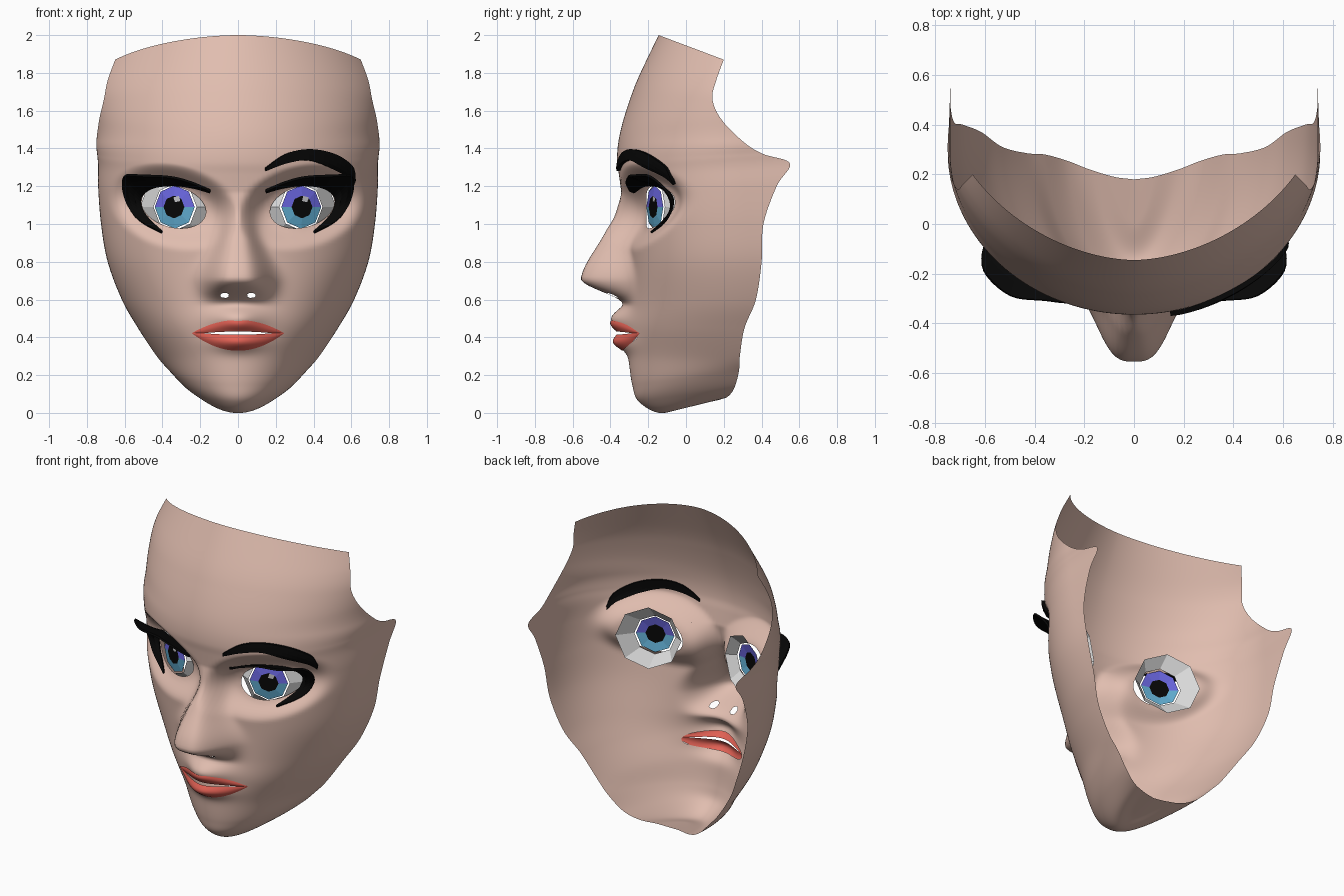
import bpy
from math import sin, cos, asin, pi, exp, sqrt, radians, tan, copysign
from mathutils import Vector
from mathutils.bvhtree import BVHTree

cube = bpy.data.objects.get("Cube")
if cube:
    bpy.data.objects.remove(cube, do_unlink=True)


def material(name, *rgb):
    mat = bpy.data.materials.new(name)
    mat.use_nodes = True
    color = (*rgb, 1)
    mat.diffuse_color = color
    mat.node_tree.nodes["Principled BSDF"].inputs["Base Color"].default_value = color
    return mat


SKIN = material("skin", .75, .51, .43)
RED = material("lip_red", .76, .12, .09)
BLACK = material("black", .002, .002, .002)
PURPLE = material("iris_purple", .14, .13, .72)
TEAL = material("iris_teal", .12, .42, .64)
WHITE = material("eye_white", .7, .7, .7)
GLINT = material("eye_glint", .55, .55, .57)


def build(name, verts, faces, mats, smooth=False, mirror=False):
    if mirror:
        verts = [(-v[0], v[1], v[2]) for v in verts]
        faces = [f[::-1] for f in faces]
    mesh = bpy.data.meshes.new(name)
    mesh.from_pydata(verts, [], faces)
    for mat in mats:
        mesh.materials.append(mat)
    if smooth:
        mesh.shade_smooth()
    obj = bpy.data.objects.new(name, mesh)
    bpy.context.collection.objects.link(obj)
    return obj


def grid(rows):
    """Vertices and quads of a sheet given as rows of points."""
    n = len(rows[0])
    verts = [p for row in rows for p in row]
    faces = [(r * n + c, r * n + n + c, r * n + n + c + 1, r * n + c + 1)
             for r in range(len(rows) - 1) for c in range(n - 1)]
    return verts, faces


def spline(points, steps):
    """Resample tuples of any length with a Catmull-Rom curve."""
    pts = [points[0], *points, points[-1]]
    out = []
    for i in range(len(points) - 1):
        for k in range(steps):
            t = k / steps
            out.append([b + .5 * t * (c - a + t * (2 * a - 5 * b + 4 * c - d
                        + t * (3 * (b - c) + d - a)))
                        for a, b, c, d in zip(*pts[i:i + 4])])
    return out + [list(points[-1])]


def ease(a, b, v):
    t = min(1, max(0, (v - a) / (b - a)))
    return t * t * (3 - 2 * t)


def radius(hole, x, z):
    cx, cz, rx, rz, tilt = hole
    return sqrt(((x - cx) / rx) ** 2 + ((z - cz - tilt * (x - cx)) / rz) ** 2)


# Eyes are turned outwards; openings are tilted ellipses: centre x, z, radii, tilt
YAW = radians(23)
CENTER = Vector((.335, -.165, 1.09))
EYE_HOLE = (.34, 1.09, .17, .11, .15)
HOLES = [(0, .412, .215, .057, 0), EYE_HOLE, (-.34, 1.09, .17, .11, -.15),
         (.07, .622, .024, .014, 0), (-.07, .622, .024, .014, 0)]


def bump(x, z, cz, sx, sz):
    return exp(-(x / sx) ** 2 - ((z - cz) / sz) ** 2)


def features(x, y, z):
    """Push out nose and lips, then sink the lids onto the eyes."""
    x = abs(x)
    q = max(0, (1.17 - z) / .42) ** 1.3
    nose = .27 * q / (1 + q ** 8) ** .125 * ease(.56, .715, z)
    width = .085 + .08 * ease(-.98, -.7, -z)
    y -= nose * exp(-(x / width) ** 3.3)
    y -= .085 * bump(x, z, .5, .13, .07) + .055 * bump(x, z, .375, .13, .05)
    off = x - CENTER.x
    lid = CENTER.y + tan(YAW) * off - .015 + .05 * (off / .175) ** 2
    return lid + (y - lid) * ease(.9, 2.1, radius(EYE_HOLE, x, z))


# Face sections: middle y, z; rim x, y, z; roundness of the section
SECTIONS = [
    (-.145, 2, .65, .2, 1.87, 1.8),
    (-.25, 1.78, .69, .16, 1.76, 1.85),
    (-.3, 1.65, .71, .14, 1.66, 1.88),
    (-.34, 1.52, .735, .19, 1.55, 1.92),
    (-.36, 1.42, .75, .31, 1.43, 1.96),
    (-.365, 1.33, .745, .41, 1.37, 2),
    (-.355, 1.26, .74, .55, 1.32, 2.05),
    (-.34, 1.15, .74, .48, 1.2, 2.1),
    (-.32, 1, .725, .41, 1, 2.2),
    (-.3, .8, .69, .4, .8, 2.25),
    (-.3, .6, .615, .37, .6, 2.15),
    (-.315, .45, .53, .31, .45, 2.05),
    (-.305, .3, .43, .285, .3, 2),
    (-.285, .15, .36, .28, .22, 2),
    (-.25, .06, .27, .255, .13, 2),
    (-.14, 0, .18, .22, .085, 2),
    (0, .03, .08, .19, .075, 2),
    (.18, .07, .01, .181, .07, 2),
]
COLS = 60
DEPTH = .65  # from the middle back to where the sides run straight
rows = []
for my, mz, ex, ey, ez, p in spline(SECTIONS, 13):
    end = (ey - my) / DEPTH
    s_end = (1 - max(0, 1 - end) ** p) ** (1 / p)
    reach = asin(s_end) + max(0, end - 1)
    row = []
    for c in range(-COLS, COLS + 1):
        g = abs(c) / COLS * reach
        s = sin(min(g, pi / 2))
        f = 1 - max(0, 1 - s ** p) ** (1 / p) + max(0, g - pi / 2)
        x, z = copysign(ex * s / s_end, c), mz + (ez - mz) * f / end
        row.append((x, features(x, my + DEPTH * f, z), z))
    rows.append(row)
verts, faces = grid(rows)
tree = BVHTree.FromPolygons(verts, faces)


def on_face(x, z, out=0):
    hit = tree.ray_cast(Vector((x, -2, z)), Vector((0, 1, 0)))[0]
    return (x, (hit.y if hit else 0) - out, z)


for hole in HOLES:
    inside, kept = set(), []
    for f in faces:
        x = sum(verts[i][0] for i in f) / 4
        z = sum(verts[i][2] for i in f) / 4
        if verts[f[0]][1] < .1 and radius(hole, x, z) < 1:
            inside.update(f)
        else:
            kept.append(f)
    faces = kept
    # Pull the ragged edge onto the clean outline
    for i in inside & {i for f in faces for i in f}:
        x, _, z = verts[i]
        q = radius(hole, x, z)
        verts[i] = on_face(hole[0] + (x - hole[0]) / q, hole[1] + (z - hole[1]) / q)
used = sorted({i for f in faces for i in f})
index = {old: new for new, old in enumerate(used)}
build("face_shell", [verts[i] for i in used],
      [tuple(index[i] for i in f) for f in faces], [SKIN], smooth=True)


# Lips, following the face between their outline and the mouth opening
def lip(name, height, gap, dip):
    lip_rows = []
    for k in range(9):
        v = k / 8
        row = []
        for c in range(-20, 21):
            x = .245 * c / 20
            arch = 1 - (c / 20) ** 2
            outer = .422 + height * arch - dip * exp(-(x / .03) ** 2)
            inner = .422 + gap * max(0, 1 - (x / .18) ** 2)
            row.append(on_face(x, outer + (inner - outer) * v, .005 + .012 * sin(pi * v) * arch))
        lip_rows.append(row)
    if height < 0:
        lip_rows.reverse()
    build(name, *grid(lip_rows), [RED], smooth=True)


lip("upper_lip", .07, .009, .006)
lip("lower_lip", -.093, -.008, 0)

# Eyes: faceted pupil, iris and white
ACROSS = Vector((cos(YAW), sin(YAW), 0))
AHEAD = Vector((sin(YAW), -cos(YAW), 0))


def eye_point(a, b, depth):
    return CENTER + ACROSS * a + Vector((0, 0, b)) + AHEAD * depth


def ring(r, depth, shift=0):
    return [eye_point(r * cos(k * pi / 4) + shift, r * sin(k * pi / 4), depth) for k in range(8)]


def band(inner, outer):
    return inner + outer, [(k, k + 8, (k + 1) % 8 + 8, (k + 1) % 8) for k in range(8)]


# Upper lash with its wing: inner x, z on the lid; outer x, y, z
LASH = [(.15, 1.162, .15, -.3, 1.172), (.25, 1.19, .25, -.32, 1.215),
        (.35, 1.2, .36, -.31, 1.243), (.45, 1.187, .5, -.29, 1.25),
        (.51, 1.14, .607, -.19, 1.245), (.5, 1.07, .6, -.08, 1.13),
        (.45, 1.01, .53, -.11, 1.025), (.4, .965, .405, -.19, .96)]

for side, mirror in (("left", False), ("right", True)):
    pupil = ring(.06, .01)
    build(side + "_pupil", pupil, [tuple(range(8))], [BLACK], mirror=mirror)
    iris = build(side + "_iris", *band(pupil, ring(.115, 0)), [TEAL, PURPLE], mirror=mirror)
    for poly in iris.data.polygons:
        poly.material_index = int(poly.center.z > CENTER.z)
    build(side + "_eye_white", *band(ring(.124, -.005), ring(.198, -.06, .028)),
          [WHITE], mirror=mirror)
    shift = -.018 if mirror else .018
    glint = [eye_point(shift + a * .02, .042 + b * .017, .014)
             for a, b in ((-1, -.6), (.5, -1), (1, .5), (-.6, 1))]
    build(side + "_eye_glint", glint, [(0, 1, 2, 3)], [GLINT], mirror=mirror)

    lash_rows = []
    for xi, zi, *outer in spline(LASH, 5):
        a = Vector(on_face(xi, zi, .018))
        lash_rows.append([a.lerp(Vector(outer), t / 3) for t in range(4)])
    lash = build(side + "_eyelash", *grid(lash_rows), [BLACK], mirror=mirror)
    lash.modifiers.new("thickness", "SOLIDIFY").thickness = .012

# Single eyebrow: x, top z, bottom x, bottom z
BROW = [(.145, 1.298, .145, 1.282), (.25, 1.37, .25, 1.32), (.37, 1.395, .37, 1.337),
        (.5, 1.372, .49, 1.298), (.595, 1.31, .575, 1.255), (.615, 1.235, .607, 1.212)]
brow_rows = []
for xt, zt, xb, zb in spline(BROW, 5):
    brow_rows.append([on_face(xt + (xb - xt) * t / 4, zt + (zb - zt) * t / 4, .006)
                      for t in range(5)])
brow = build("left_eyebrow", *grid(brow_rows), [BLACK])
solid = brow.modifiers.new("thickness", "SOLIDIFY")
solid.thickness, solid.offset = .03, 0
